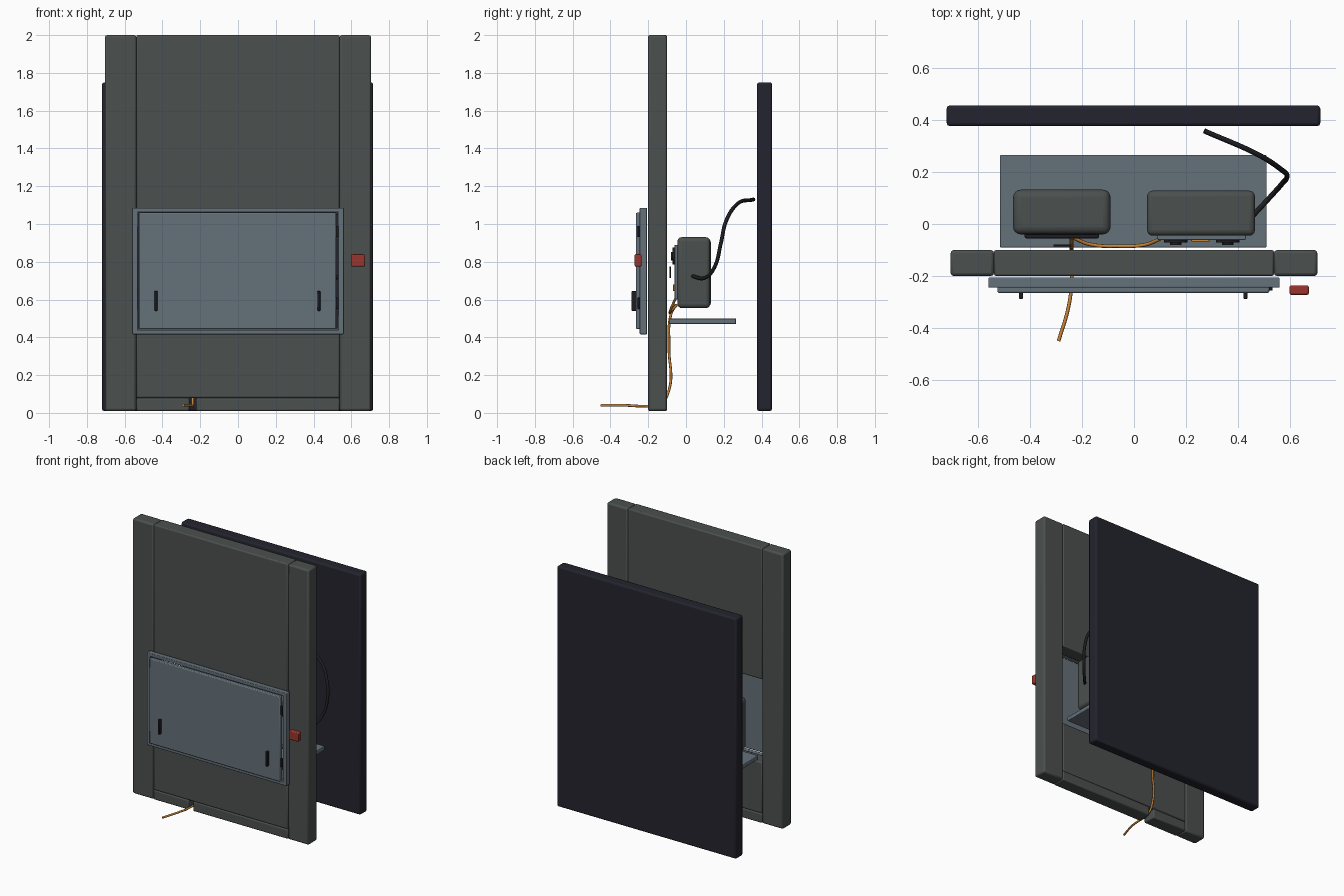
import bpy
from mathutils import Vector

old = bpy.data.objects.get("Cube")
if old:
    bpy.data.objects.remove(old, do_unlink=True)


def material(name, rgb):
    m = bpy.data.materials.new(name)
    m.use_nodes = True
    m.diffuse_color = (*rgb, 1)
    m.node_tree.nodes["Principled BSDF"].inputs["Base Color"].default_value = (*rgb, 1)
    return m


WALL = material("charcoal grey", (0.07, 0.08, 0.077))
STEEL = material("slate steel", (0.13, 0.165, 0.195))
NAVY = material("dark navy", (0.017, 0.017, 0.027))
BLACK = material("black rubber", (0.012, 0.012, 0.016))
RED = material("signal red", (0.32, 0.035, 0.025))
ORANGE = material("orange cable", (0.6, 0.24, 0.04))


def box(name, x, y, z, mat, bevel=0.006, segments=2):
    """Rounded box from (min, max) ranges on each axis."""
    bpy.ops.mesh.primitive_cube_add(size=1)
    ob = bpy.context.object
    ob.name = name
    ob.location = [(r[0] + r[1]) / 2 for r in (x, y, z)]
    ob.scale = [r[1] - r[0] for r in (x, y, z)]
    bpy.ops.object.transform_apply(location=False, rotation=False, scale=True)
    ob.data.materials.append(mat)
    if bevel:
        mod = ob.modifiers.new("rounded edges", "BEVEL")
        mod.width = bevel
        mod.segments = segments
        bpy.ops.object.shade_smooth_by_angle()
    return ob


def cable(name, points, radius, mat):
    """Smooth round cable through the points."""
    cu = bpy.data.curves.new(name, "CURVE")
    cu.dimensions = "3D"
    cu.bevel_depth = radius
    cu.bevel_resolution = 2
    cu.resolution_u = 8
    cu.use_fill_caps = True
    sp = cu.splines.new("BEZIER")
    sp.bezier_points.add(len(points) - 1)
    for bp, co in zip(sp.bezier_points, points):
        bp.co = Vector(co)
        bp.handle_left_type = bp.handle_right_type = "AUTO"
    cu.materials.append(mat)
    ob = bpy.data.objects.new(name, cu)
    bpy.context.collection.objects.link(ob)


def disc(name, x, y, z, radius, depth, mat):
    """Short cylinder facing the front."""
    bpy.ops.mesh.primitive_cylinder_add(vertices=20, radius=radius, depth=depth,
                                        location=(x, y, z), rotation=(1.5708, 0, 0))
    ob = bpy.context.object
    ob.name = name
    ob.data.materials.append(mat)
    bpy.ops.object.shade_smooth_by_angle()


# Wall: two posts, panels around the hatch opening, split bottom rail
thick = (-0.2, -0.1)
for side, x in (("left", (0.538, 0.705)), ("right", (-0.705, -0.538))):
    box(side + "_post", x, thick, (0.01, 2), WALL, 0.012)
span = (-0.538, 0.538)
box("upper_panel", span, thick, (1.05, 2), WALL, 0.008)
box("lower_panel", span, thick, (0.08, 0.45), WALL, 0.008)
box("bottom_rail_left", (-0.222, 0.538), thick, (0.01, 0.08), WALL, 0.008)
box("bottom_rail_right", (-0.538, -0.258), thick, (0.01, 0.08), WALL, 0.008)

# Rear panel
box("rear_panel", (-0.72, 0.716), (0.376, 0.456), (0.01, 1.75), NAVY, 0.012)

# Hatch frame, door, hinges and handles
deep = (-0.245, -0.206)
for side, x in (("left", (0.53, 0.56)), ("right", (-0.56, -0.53))):
    box("frame_" + side, x, deep, (0.416, 1.086), STEEL, 0.004)
for side, z in (("top", (1.062, 1.086)), ("bottom", (0.416, 0.44))):
    box("frame_" + side, (-0.55, 0.55), deep, z, STEEL, 0.004)
box("hatch_door", (-0.525, 0.52), (-0.265, -0.236), (0.444, 1.06), STEEL, 0.006)
for z in (0.55, 0.93):
    box("hinge", (0.517, 0.533), (-0.256, -0.238), (z, z + 0.06), BLACK, 0.003)
for x in (-0.434, 0.428):
    box("door_handle", (x - 0.008, x + 0.008), (-0.288, -0.262), (0.54, 0.646), BLACK, 0.004)

# Warning button beside the hatch
box("red_button", (0.598, 0.672), (-0.272, -0.236), (0.775, 0.84), RED, 0.006)

# Shelf and two equipment cases
box("shelf", (-0.515, 0.51), (-0.09, 0.265), (0.47, 0.5), STEEL, 0.004)
box("case_right", (-0.465, -0.09), (-0.04, 0.132), (0.555, 0.93), WALL, 0.03, 4)
box("case_left", (0.05, 0.465), (-0.045, 0.128), (0.555, 0.93), WALL, 0.022, 4)

# Case fronts: screen, control plate, knobs and terminals
box("screen", (-0.42, -0.135), (-0.055, -0.036), (0.61, 0.88), BLACK, 0.005)
box("screen_switch", (-0.31, -0.24), (-0.087, -0.079), (0.715, 0.775), BLACK, 0.002)
box("control_plate", (0.09, 0.43), (-0.061, -0.04), (0.6, 0.89), STEEL, 0.004)
for x in (0.16, 0.36):
    disc("knob", x, -0.065, 0.83, 0.045, 0.014, BLACK)
    disc("knob_cap", x, -0.075, 0.83, 0.022, 0.01, BLACK)
box("terminal_strip", (0.22, 0.29), (-0.068, -0.056), (0.645, 0.68), ORANGE, 0.002)

# Cables
cable("link_cable", [(-0.24, -0.05, 0.57), (-0.17, -0.078, 0.54), (-0.06, -0.085, 0.53),
                     (0.04, -0.08, 0.55), (0.1, -0.058, 0.6)], 0.007, ORANGE)
cable("floor_cable", [(-0.24, -0.052, 0.575), (-0.24, -0.08, 0.52), (-0.24, -0.09, 0.35),
                      (-0.24, -0.09, 0.12), (-0.24, -0.14, 0.045), (-0.24, -0.23, 0.036),
                      (-0.252, -0.32, 0.04), (-0.29, -0.45, 0.04)], 0.007, ORANGE)
cable("power_cable", [(0.455, 0.03, 0.725), (0.52, 0.1, 0.715), (0.565, 0.15, 0.77),
                      (0.588, 0.185, 0.9), (0.565, 0.21, 1.01), (0.48, 0.265, 1.1),
                      (0.27, 0.358, 1.13)], 0.01, BLACK)
